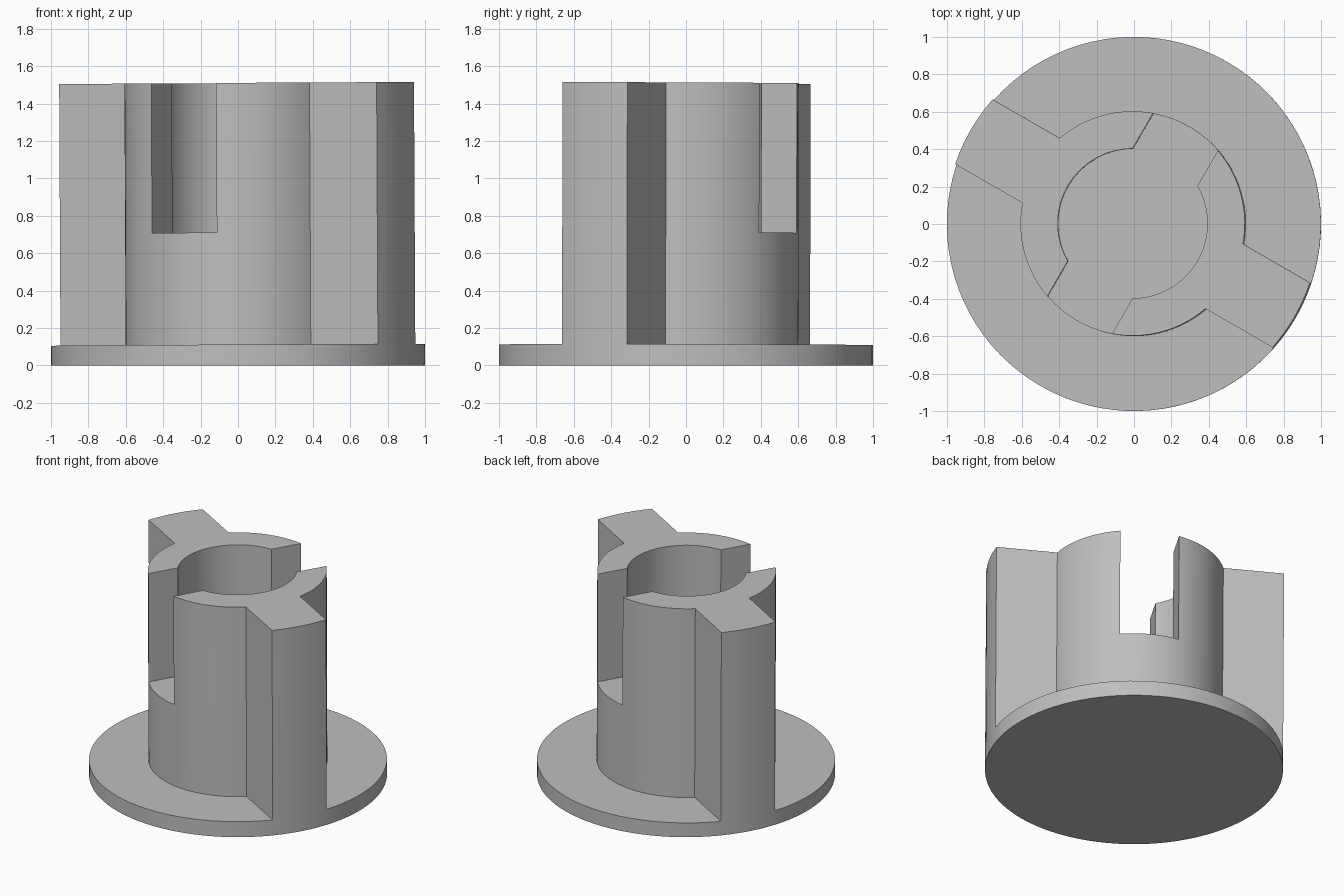
import bpy
import bmesh
from math import sin, cos, asin, radians, degrees, ceil

cube = bpy.data.objects.get("Cube")
if cube:
    bpy.data.objects.remove(cube, do_unlink=True)

# Main sizes
RIM, HUB, BORE, HALF = 1.0, 0.6, 0.4, 0.2
BASE, FLOOR, TOP = 0.11, 0.71, 1.51
LEVELS = [0, BASE, FLOOR, TOP]
TURN = -30

# Angles where the fins and the slots meet each radius
tip_a = degrees(asin(HALF / RIM))
root_a = degrees(asin(HALF / HUB))
sill_a = 90 - root_a
bore_a = 90 - degrees(asin(HALF / BORE))

bm = bmesh.new()


def point(radius, angle):
    a = radians(angle + TURN)
    return radius * cos(a), radius * sin(a)


def arc(radius, start, end):
    n = ceil(abs(end - start) / 4)
    return [point(radius, start + (end - start) * i / n) for i in range(n + 1)]


def cap(outline, z):
    clean = []
    for p in outline:
        if not clean or abs(p[0] - clean[-1][0]) + abs(p[1] - clean[-1][1]) > 1e-5:
            clean.append(p)
    if abs(clean[0][0] - clean[-1][0]) + abs(clean[0][1] - clean[-1][1]) < 1e-5:
        clean.pop()
    bm.faces.new([bm.verts.new((x, y, z)) for x, y in clean])


def wall(path, low, high):
    steps = [z for z in LEVELS if low <= z <= high]
    for z0, z1 in zip(steps, steps[1:]):
        for p, q in zip(path, path[1:]):
            corners = [(*p, z0), (*q, z0), (*q, z1), (*p, z1)]
            bm.faces.new([bm.verts.new(c) for c in corners])


bottom, pocket = [], []
for h in (0, 180):
    rim = arc(RIM, h + tip_a, h + 180 - tip_a)
    tip = arc(RIM, h - tip_a, h + tip_a)
    near = arc(HUB, h + root_a, h + sill_a)
    sill = arc(HUB, h + sill_a, h + 180 - sill_a)
    far = arc(HUB, h + 180 - sill_a, h + 180 - root_a)
    before = arc(HUB, h - sill_a, h - root_a)
    bore = arc(BORE, h - bore_a, h + bore_a)

    # Flange rim and its upper face
    wall(rim, 0, BASE)
    cap(rim + far[::-1] + sill[::-1] + near[::-1], BASE)
    # Fin tip and fin sides
    wall(tip, 0, TOP)
    for s in (-1, 1):
        wall([point(HUB, h + s * root_a), point(RIM, h + s * tip_a)], BASE, TOP)
        wall([point(BORE, h + s * bore_a), point(HUB, h + s * sill_a)], FLOOR, TOP)
    # Hub outside, slot sill and bore
    wall(near, BASE, TOP)
    wall(far, BASE, TOP)
    wall(sill, BASE, FLOOR)
    wall(bore, FLOOR, TOP)
    # Top face of the half collar with its fin
    cap(bore + near[::-1] + tip[::-1] + before[::-1], TOP)
    bottom += tip + rim
    pocket += bore + sill

# Underside and pocket floor
cap(bottom, 0)
cap(pocket, FLOOR)

bmesh.ops.remove_doubles(bm, verts=bm.verts, dist=1e-4)
bmesh.ops.recalc_face_normals(bm, faces=bm.faces)

# Slight lean of everything above the flat underside
for v in bm.verts:
    x, y, z = v.co
    if z > 0.01:
        v.co = (x - 0.005 * z, y + 0.002 * z, z + 0.005 * x - 0.002 * y)

mesh = bpy.data.meshes.new("slotted_coupling")
bm.to_mesh(mesh)
bm.free()
coupling = bpy.data.objects.new("slotted_coupling", mesh)
bpy.context.collection.objects.link(coupling)

# Plain grey material
grey = bpy.data.materials.new("plain_grey")
grey.use_nodes = True
colour = (0.52, 0.52, 0.52, 1)
grey.diffuse_color = colour
grey.node_tree.nodes["Principled BSDF"].inputs["Base Color"].default_value = colour
mesh.materials.append(grey)

bpy.ops.object.select_all(action="DESELECT")
coupling.select_set(True)
bpy.context.view_layer.objects.active = coupling
bpy.ops.object.shade_smooth_by_angle(angle=radians(25))
